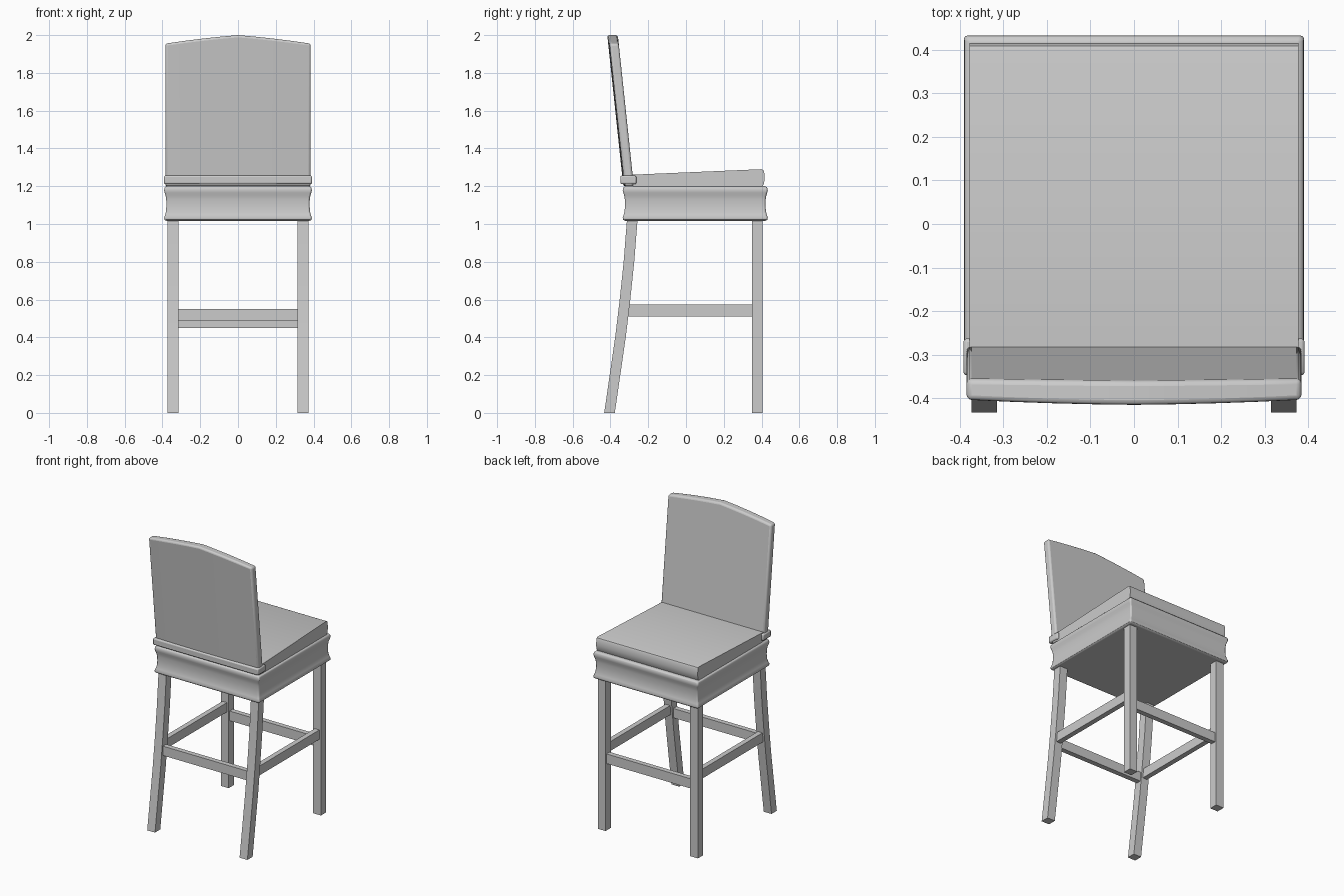
import bpy, bmesh

if "Cube" in bpy.data.objects:
    bpy.data.objects.remove(bpy.data.objects["Cube"])


def loft(name, sections, bevel=0.0, segments=2):
    """Skin a list of equal-sized point rings and cap both ends."""
    bm = bmesh.new()
    rings = [[bm.verts.new(p) for p in s] for s in sections]
    n = len(rings[0])
    for a, b in zip(rings, rings[1:]):
        for i in range(n):
            j = (i + 1) % n
            bm.faces.new((a[i], a[j], b[j], b[i]))
    bm.faces.new(rings[0])
    bm.faces.new(rings[-1])
    bmesh.ops.recalc_face_normals(bm, faces=bm.faces)
    mesh = bpy.data.meshes.new(name)
    bm.to_mesh(mesh)
    bm.free()
    ob = bpy.data.objects.new(name, mesh)
    bpy.context.collection.objects.link(ob)
    if bevel:
        mod = ob.modifiers.new("Bevel", 'BEVEL')
        mod.width, mod.segments = bevel, segments
        mod.limit_method, mod.angle_limit = 'ANGLE', 0.8
    bpy.ops.object.select_all(action='DESELECT')
    ob.select_set(True)
    bpy.context.view_layer.objects.active = ob
    bpy.ops.object.shade_smooth_by_angle(angle=0.6)
    return ob


def rect(x0, x1, y0, y1, z):
    return [(x0, y0, z), (x1, y0, z), (x1, y1, z), (x0, y1, z)]


def box(name, x0, x1, y0, y1, z0, z1, bevel=0.0):
    return loft(name, [rect(x0, x1, y0, y1, z0), rect(x0, x1, y0, y1, z1)], bevel)


# legs and side stretchers, mirrored left and right
curve = [(0, -.405), (.2, -.376), (.4, -.347), (.6, -.323), (.8, -.302), (1.03, -.284)]
for s, side in ((-1, "left"), (1, "right")):
    x0, x1 = sorted((s * .315, s * .373))
    loft("curved_leg_" + side, [rect(x0, x1, y - .028, y + .028, z) for z, y in curve])
    box("straight_leg_" + side, x0, x1, .35, .406, 0, 1.03)
    x0, x1 = sorted((s * .327, s * .361))
    box("side_stretcher_" + side, x0, x1, -.32, .36, .51, .573)

# cross stretchers
box("back_stretcher", -.32, .32, -.349, -.315, .487, .55)
box("front_stretcher", -.32, .32, .361, .395, .45, .515)

# seat apron with rolled top and bottom edges: (z, outward offset)
profile = [(1.017, .004), (1.024, .009), (1.034, .010), (1.048, .005), (1.068, 0),
           (1.10, -.002), (1.13, -.001), (1.15, .002), (1.165, .007), (1.178, .010),
           (1.19, .008), (1.2, .002)]
loft("seat_apron", [rect(-.381 - d, .381 + d, -.325 - d, .423 + d, z)
                    for z, d in profile], .008)

# wedge cushion, side profile in y, z
side = [(-.28, 1.19), (-.285, 1.261), (.398, 1.29), (.409, 1.286), (.414, 1.275),
        (.416, 1.24), (.413, 1.215), (.403, 1.195)]
loft("seat_cushion", [[(x, y, z) for y, z in side] for x in (-.378, .378)])

# leaning backrest with arched top, built in columns across x
columns = []
for i in range(-4, 5):
    x = .385 * i / 4
    t = 1 - (i / 4) ** 2
    top = 1.955 + .045 * (.3 * t + .7 * (1 - abs(i) / 4))
    lean = -.106 * (top - 1.2)
    bow = .007 * t
    columns.append([(x, -.276, 1.2), (x, -.276 + lean, top),
                    (x, -.325 + lean - bow, top), (x, -.325 - bow, 1.2)])
loft("backrest", columns, .012, 3)

# band around the foot of the backrest
box("backrest_band", -.392, .392, -.348, -.263, 1.211, 1.256, .008)
